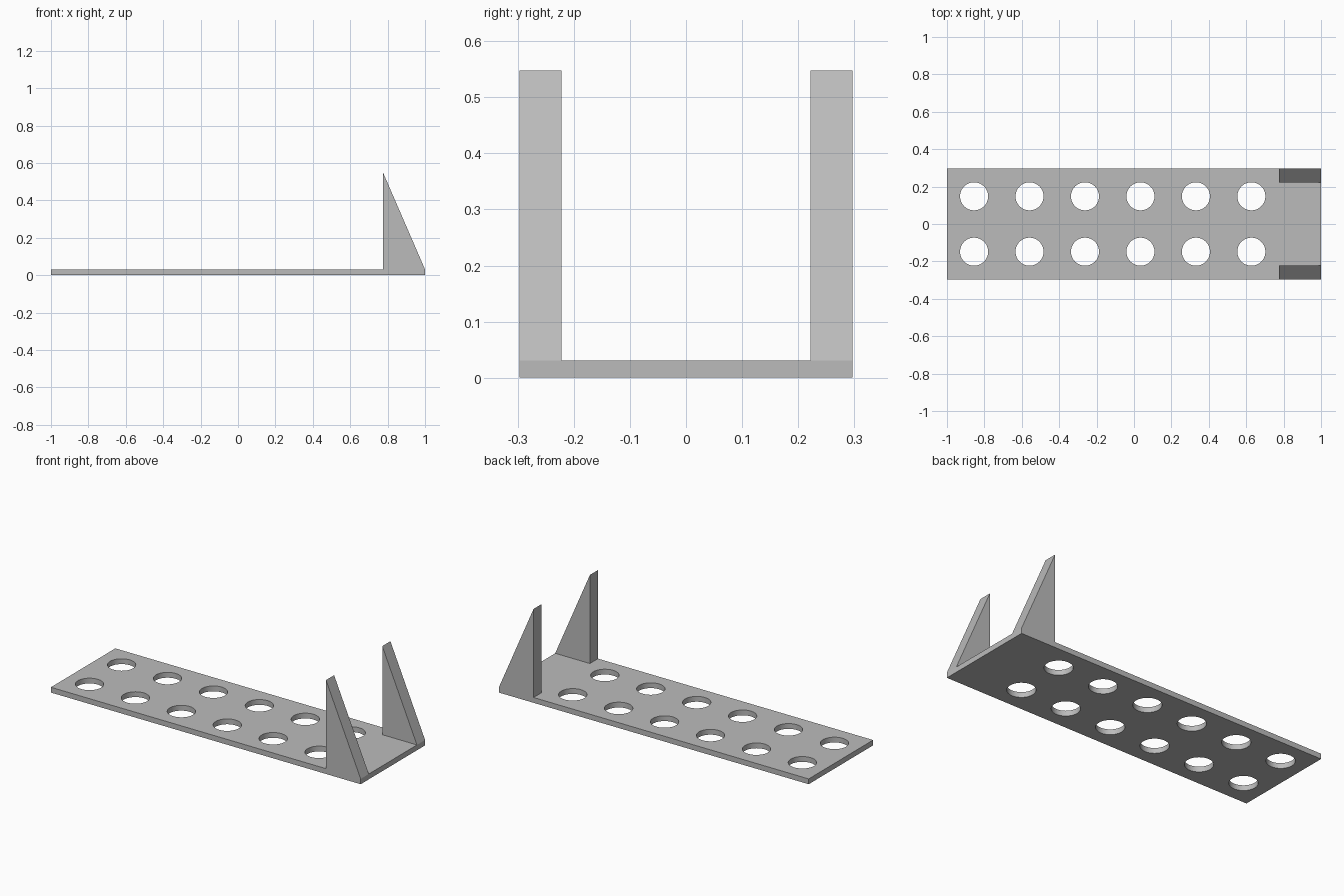
import bpy
import bmesh
from mathutils import Matrix

cube = bpy.data.objects.get("Cube")
if cube:
    bpy.data.objects.remove(cube, do_unlink=True)

HALF_WIDTH = 0.297
THICKNESS = 0.031

grey = bpy.data.materials.new("plain_grey")
grey.use_nodes = True
grey.diffuse_color = (0.5, 0.5, 0.5, 1)
grey.node_tree.nodes["Principled BSDF"].inputs["Base Color"].default_value = (0.5, 0.5, 0.5, 1)


def make_object(name, bm):
    bmesh.ops.recalc_face_normals(bm, faces=bm.faces)
    mesh = bpy.data.meshes.new(name)
    bm.to_mesh(mesh)
    bm.free()
    mesh.materials.append(grey)
    obj = bpy.data.objects.new(name, mesh)
    bpy.context.collection.objects.link(obj)
    return obj


def extrude_profile(name, points, y0, y1):
    """Extrude an xz profile along y."""
    bm = bmesh.new()
    face = bm.faces.new([bm.verts.new((x, y0, z)) for x, z in points])
    side = bmesh.ops.extrude_face_region(bm, geom=[face])["geom"]
    verts = [v for v in side if isinstance(v, bmesh.types.BMVert)]
    bmesh.ops.translate(bm, verts=verts, vec=(0, y1 - y0, 0))
    return make_object(name, bm)


# Flat base plate
plate = extrude_profile(
    "base_plate", [(-1, 0), (1, 0), (1, THICKNESS), (-1, THICKNESS)],
    -HALF_WIDTH, HALF_WIDTH)

# Two rows of round holes
bm = bmesh.new()
for column in range(6):
    for y in (-0.148, 0.148):
        bmesh.ops.create_cone(
            bm, cap_ends=True, segments=64, radius1=0.075, radius2=0.075,
            depth=0.2, matrix=Matrix.Translation((-0.855 + column * 0.2965, y, 0)))
cutter = make_object("hole_cutter", bm)
cutter.hide_render = True

holes = plate.modifiers.new("holes", 'BOOLEAN')
holes.operation = 'DIFFERENCE'
holes.solver = 'EXACT'
holes.object = cutter
bpy.context.view_layer.objects.active = plate
plate.select_set(True)
bpy.ops.object.modifier_apply(modifier=holes.name)
bpy.data.objects.remove(cutter, do_unlink=True)
bpy.ops.object.shade_smooth_by_angle(angle=0.5)

# Upright triangular fins at the end corners
fin = [(0.776, THICKNESS), (1, THICKNESS), (0.776, 0.548)]
for name, side in (("front_fin", -1), ("back_fin", 1)):
    extrude_profile(name, fin, side * 0.222, side * HALF_WIDTH)
